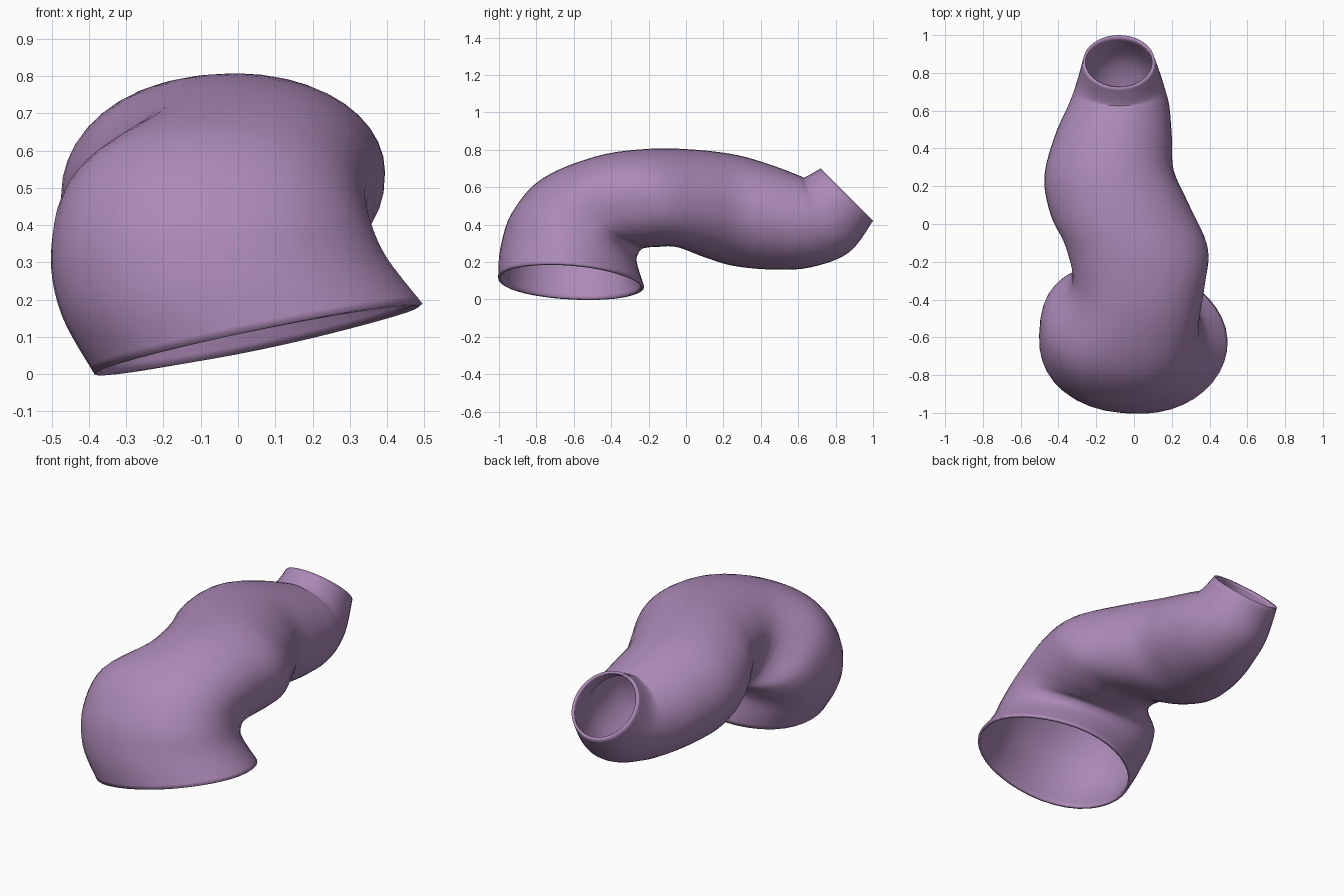
import bpy, bmesh, math
from mathutils import Vector

if "Cube" in bpy.data.objects:
    bpy.data.objects.remove(bpy.data.objects["Cube"])

SIDES, STEPS = 40, 5

# Cross-sections along the bent pipe:
# inner y, z | outer y, z | left x, right x | tilt in z, y | inner power, outer power | diagonal bulge
SECTIONS = [
    (-0.22, 0.07, -1.00, 0.12, -0.38, 0.50, 0.095, 0.0, 1.0, 1.0, 0.06),
    (-0.26, 0.20, -0.99, 0.27, -0.47, 0.405, 0.075, 0.0, 0.92, 1.0, 0.05),
    (-0.25, 0.255, -0.93, 0.46, -0.50, 0.36, 0.04, 0.0, 0.8, 0.93, 0.03),
    (-0.22, 0.275, -0.77, 0.645, -0.465, 0.345, 0.0, 0.0, 0.75, 0.87, 0.0),
    (-0.16, 0.28, -0.48, 0.765, -0.33, 0.375, 0.0, 0.0, 0.78, 0.95, 0.0),
    (-0.05, 0.28, -0.20, 0.805, -0.36, 0.39, 0.0, 0.0, 0.85, 1.0, 0.0),
    (0.10, 0.225, 0.05, 0.80, -0.44, 0.29, 0.0, 0.03, 0.93, 1.0, 0.0),
    (0.25, 0.18, 0.28, 0.77, -0.475, 0.21, 0.0, 0.02, 1.0, 1.0, 0.0),
    (0.45, 0.16, 0.48, 0.71, -0.42, 0.20, 0.0, 0.0, 1.0, 1.0, 0.0),
    (0.66, 0.17, 0.61, 0.66, -0.345, 0.185, 0.0, 0.0, 1.0, 1.0, 0.0),
    (0.87, 0.25, 0.635, 0.653, -0.30, 0.15, 0.0, 0.0, 1.0, 1.0, 0.0),
    (1.00, 0.42, 0.72, 0.70, -0.27, 0.11, 0.0, 0.0, 1.0, 1.0, 0.0),
]


def spline(p0, p1, p2, p3, t):
    return [0.5 * (2 * b + (c - a) * t + (2 * a - 5 * b + 4 * c - d) * t * t
                   + (3 * b - a - 3 * c + d) * t ** 3)
            for a, b, c, d in zip(p0, p1, p2, p3)]


def ring(bm, s):
    iy, iz, oy, oz, left, right, tilt, yaw, inner, outer, bulge = s
    centre = Vector(((left + right) / 2, (iy + oy) / 2, (iz + oz) / 2))
    across = Vector(((right - left) / 2, yaw, tilt))
    outward = Vector((0, (oy - iy) / 2, (oz - iz) / 2))
    verts = []
    for k in range(SIDES):
        a = 2 * math.pi * k / SIDES
        c, d = math.cos(a), math.sin(a)
        power = inner if d < 0 else outer  # below 1 gives a boxier half
        c = math.copysign(abs(c) ** power, c)
        d = math.copysign(abs(d) ** power, d)
        f = 1 + bulge * math.cos(a - 0.75 * math.pi) ** 5
        verts.append(bm.verts.new(centre + (across * c + outward * d) * f))
    return verts


# Smoothly interpolated pipe skin, open at both ends
bm = bmesh.new()
n = len(SECTIONS)
rings = []
for i in range(n - 1):
    pts = [SECTIONS[min(max(i + k, 0), n - 1)] for k in (-1, 0, 1, 2)]
    for j in range(STEPS):
        rings.append(ring(bm, spline(*pts, j / STEPS)))
rings.append(ring(bm, SECTIONS[-1]))
for a, b in zip(rings, rings[1:]):
    for k in range(SIDES):
        m = (k + 1) % SIDES
        bm.faces.new((a[k], a[m], b[m], b[k]))
bmesh.ops.recalc_face_normals(bm, faces=bm.faces)
mesh = bpy.data.meshes.new("bent_pipe")
bm.to_mesh(mesh)
bm.free()
pipe = bpy.data.objects.new("bent_pipe", mesh)
bpy.context.collection.objects.link(pipe)

purple = bpy.data.materials.new("dusty purple")
purple.diffuse_color = (0.41, 0.25, 0.47, 1)
purple.use_nodes = True
purple.node_tree.nodes["Principled BSDF"].inputs["Base Color"].default_value = purple.diffuse_color
mesh.materials.append(purple)

# Smooth shading and a thin wall
bpy.context.view_layer.objects.active = pipe
pipe.select_set(True)
bpy.ops.object.shade_smooth_by_angle(angle=math.radians(40))
wall = pipe.modifiers.new("wall", 'SOLIDIFY')
wall.thickness = 0.015
wall.offset = -1
